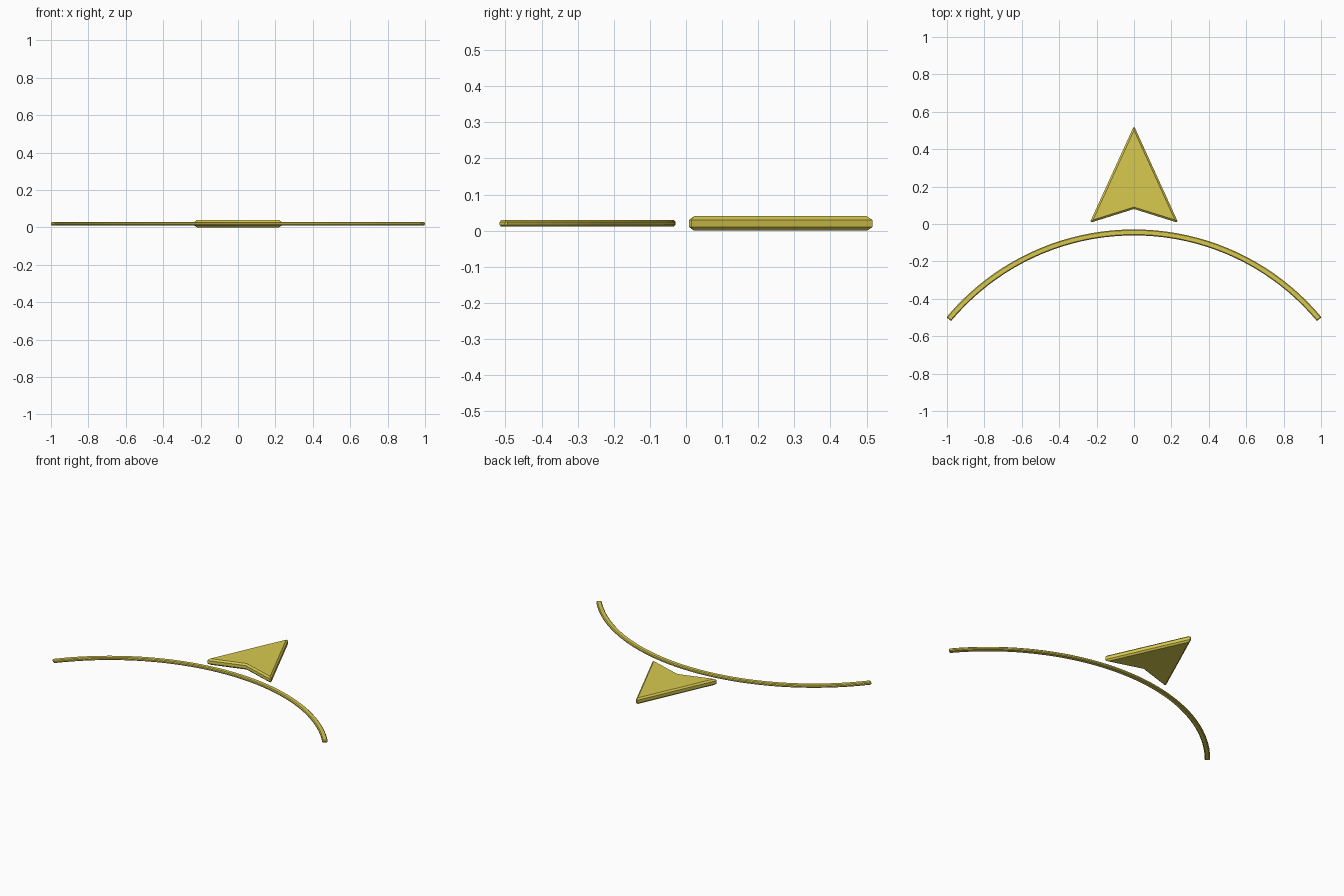
import bpy, bmesh
from math import sin, cos, radians

if "Cube" in bpy.data.objects:
    bpy.data.objects.remove(bpy.data.objects["Cube"])

gold = bpy.data.materials.new("yellow")
gold.diffuse_color = (0.69, 0.59, 0.08, 1)
gold.use_nodes = True
gold.node_tree.nodes["Principled BSDF"].inputs["Base Color"].default_value = gold.diffuse_color


def plate(name, outline, z0, z1, chamfer):
    """Extrude a flat outline between two heights and chamfer its sharp edges."""
    bm = bmesh.new()
    face = bm.faces.new([bm.verts.new((x, y, z0)) for x, y in outline])
    ext = bmesh.ops.extrude_face_region(bm, geom=[face])
    top = [v for v in ext["geom"] if isinstance(v, bmesh.types.BMVert)]
    bmesh.ops.translate(bm, verts=top, vec=(0, 0, z1 - z0))
    bmesh.ops.recalc_face_normals(bm, faces=bm.faces)
    me = bpy.data.meshes.new(name)
    bm.to_mesh(me)
    bm.free()
    me.materials.append(gold)
    ob = bpy.data.objects.new(name, me)
    bpy.context.collection.objects.link(ob)
    mod = ob.modifiers.new("chamfer", "BEVEL")
    mod.width = chamfer
    mod.segments = 1
    mod.limit_method = 'ANGLE'
    mod.angle_limit = radians(40)
    return ob


# Arrowhead pointing to the back, notched at its base
plate("arrowhead", [(0, 0.525), (-0.237, 0.006), (0, 0.08), (0.237, 0.006)],
      0.0, 0.04, 0.01)

# Thin curved bar below the arrowhead
CENTRE_Y, R_OUT, R_IN, HALF, N = -1.334, 1.305, 1.273, 50.2, 40


def arc(r):
    angles = [radians(-HALF + 2 * HALF * i / N) for i in range(N + 1)]
    return [(r * sin(a), CENTRE_Y + r * cos(a)) for a in angles]


plate("curved_bar", arc(R_OUT) + arc(R_IN)[::-1], 0.011, 0.029, 0.005)
